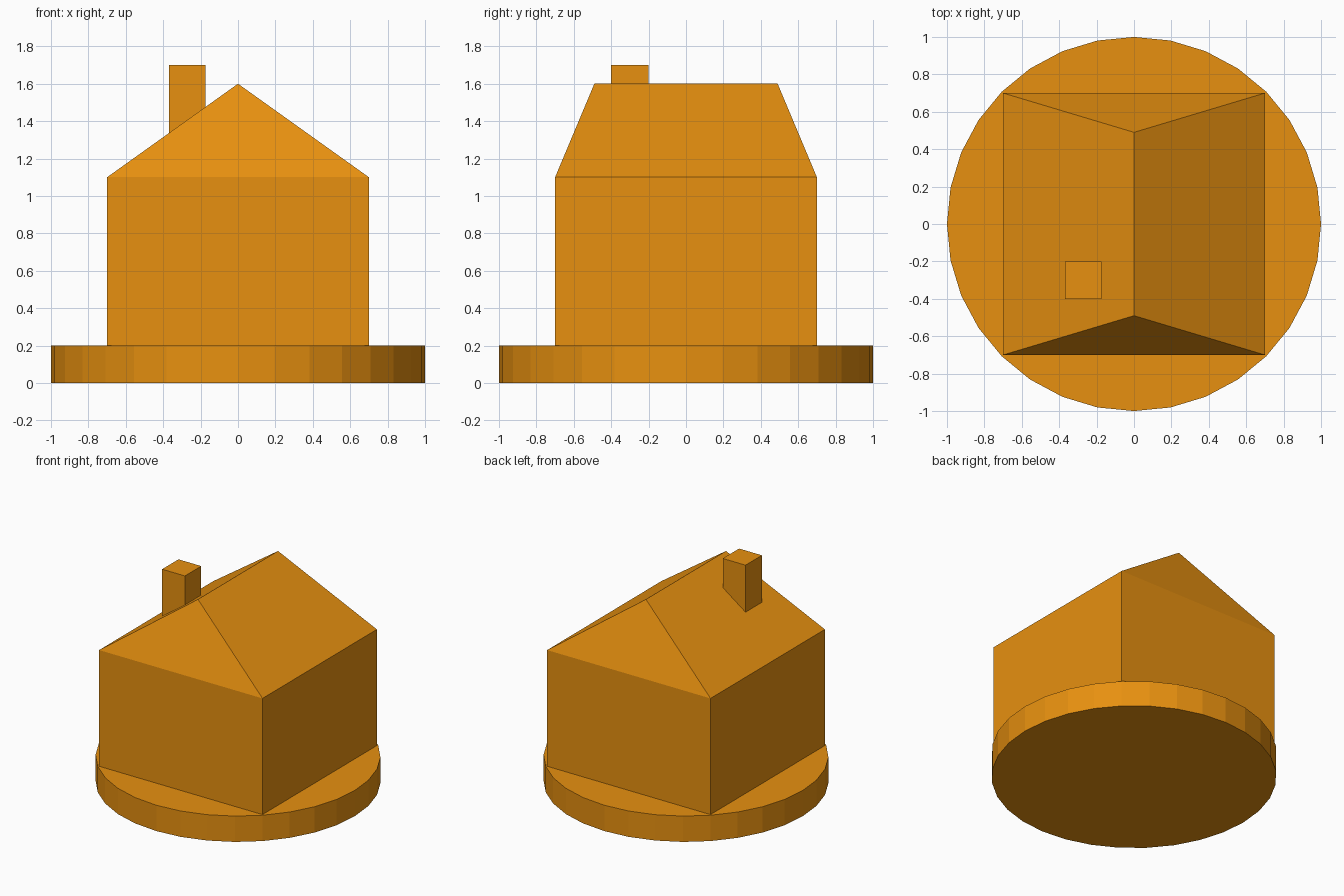
import bpy, bmesh
from mathutils import Matrix, Vector

if "Cube" in bpy.data.objects:
    bpy.data.objects.remove(bpy.data.objects["Cube"])

ochre = bpy.data.materials.new("ochre")
ochre.diffuse_color = (0.8, 0.28, 0.005, 1)
ochre.use_nodes = True
ochre.node_tree.nodes["Principled BSDF"].inputs["Base Color"].default_value = ochre.diffuse_color


def finish(name, bm):
    bmesh.ops.recalc_face_normals(bm, faces=bm.faces[:])
    mesh = bpy.data.meshes.new(name)
    bm.to_mesh(mesh)
    bm.free()
    mesh.materials.append(ochre)
    obj = bpy.data.objects.new(name, mesh)
    bpy.context.collection.objects.link(obj)
    return obj


def box(lo, hi):
    lo, hi = Vector(lo), Vector(hi)
    bm = bmesh.new()
    bmesh.ops.create_cube(bm, size=1, matrix=Matrix.Translation((lo + hi) / 2)
                          @ Matrix.Diagonal((*(hi - lo), 1)))
    return bm


# Round base slab, 32 sides
bm = bmesh.new()
bmesh.ops.create_cone(bm, cap_ends=True, segments=32, radius1=1, radius2=1,
                      depth=0.2, matrix=Matrix.Translation((0, 0, 0.1)))
finish("base", bm)

# House: walls with the top face extruded and pinched into a hipped ridge
bm = box((-0.7, -0.7, 0.2), (0.7, 0.7, 1.1))
bm.normal_update()
top = max(bm.faces, key=lambda f: f.calc_center_median().z)
extruded = bmesh.ops.extrude_discrete_faces(bm, faces=[top])["faces"][0]
for v in extruded.verts:
    v.co = (0, 0.49 if v.co.y > 0 else -0.49, 1.6)
bmesh.ops.remove_doubles(bm, verts=bm.verts[:], dist=0.001)
finish("house", bm)

# Chimney rising from the left roof slope
finish("chimney", box((-0.37, -0.4, 1.3), (-0.175, -0.2, 1.7)))
